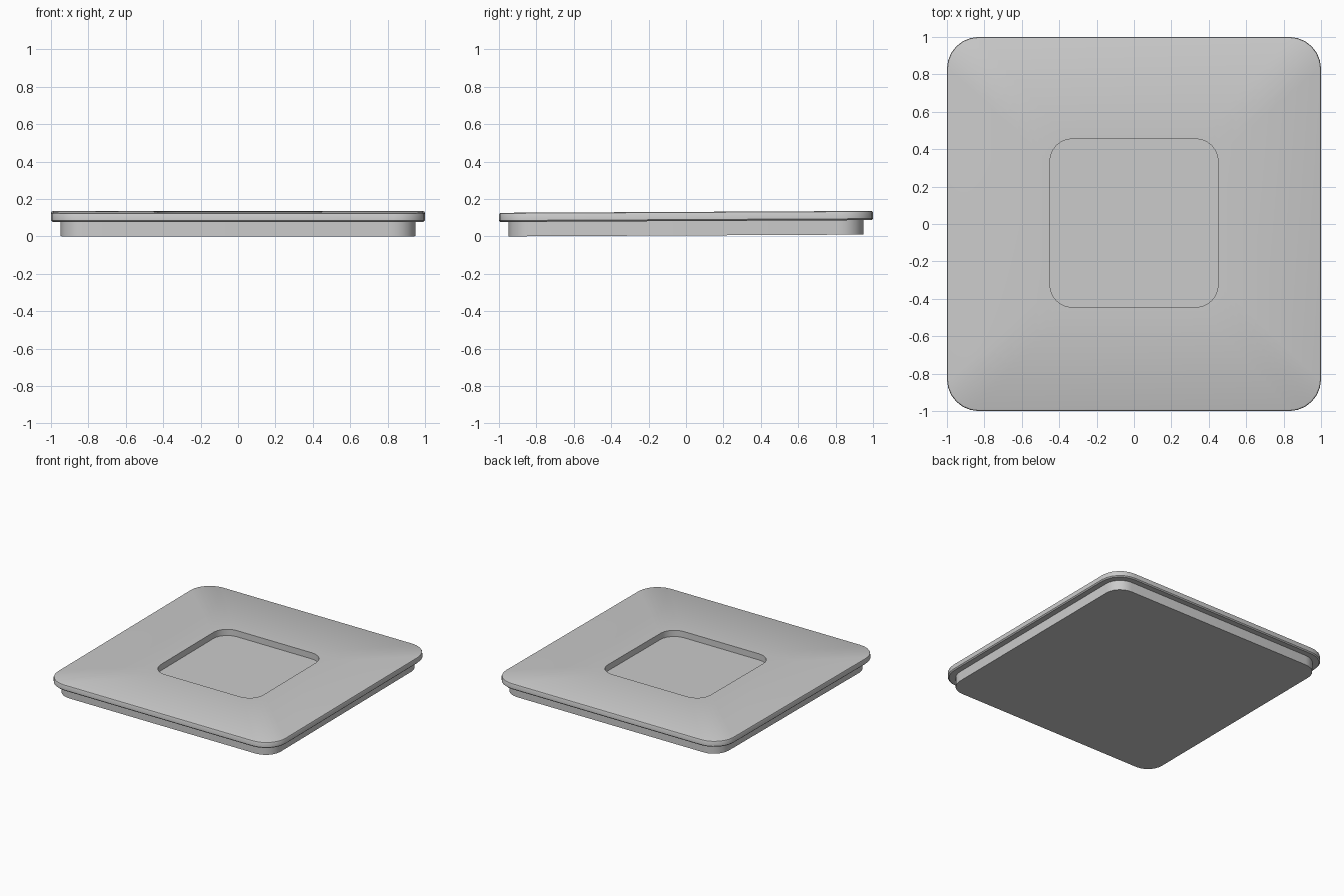
import bpy, bmesh, math

if "Cube" in bpy.data.objects:
    bpy.data.objects.remove(bpy.data.objects["Cube"])

TILT = 0.005  # the tray rises very slightly towards the back


def ring(bm, half, radius, z, cy=0.0, seg=6):
    """Loop of vertices round a rounded square."""
    verts = []
    c = half - radius
    for k, (sx, sy) in enumerate([(1, 1), (-1, 1), (-1, -1), (1, -1)]):
        for i in range(seg + 1):
            a = math.pi / 2 * (k + i / seg)
            x = sx * c + radius * math.cos(a)
            y = sy * c + radius * math.sin(a) + cy
            verts.append(bm.verts.new((x, y, z + TILT * (y + 0.95))))
    return verts


def lofted(name, rings):
    """Closed solid skinned through a stack of rounded squares."""
    bm = bmesh.new()
    loops = [ring(bm, *r) for r in rings]
    for a, b in zip(loops, loops[1:]):
        n = len(a)
        for i in range(n):
            bm.faces.new((a[i], a[(i + 1) % n], b[(i + 1) % n], b[i]))
    bm.faces.new(loops[0][::-1])
    bm.faces.new(loops[-1])
    bmesh.ops.recalc_face_normals(bm, faces=bm.faces)
    mesh = bpy.data.meshes.new(name)
    bm.to_mesh(mesh)
    bm.free()
    obj = bpy.data.objects.new(name, mesh)
    bpy.context.collection.objects.link(obj)
    bpy.context.view_layer.objects.active = obj
    bpy.ops.object.select_all(action='DESELECT')
    obj.select_set(True)
    bpy.ops.object.shade_smooth_by_angle(angle=math.radians(30))
    return obj


SEAM, TOP, FLOOR = 0.077, 0.126, 0.077

# One continuous skin: base, overhanging rim, top surface and recess
lofted("tray", [
    (0.948, 0.13, 0.0),
    (0.948, 0.13, SEAM),
    (0.992, 0.165, SEAM),
    (1.0, 0.17, SEAM + 0.008),
    (1.0, 0.17, TOP - 0.010),
    (0.997, 0.167, TOP - 0.003),
    (0.990, 0.160, TOP),
    (0.45, 0.12, TOP, 0.005),
    (0.45, 0.12, FLOOR, 0.005),
])
